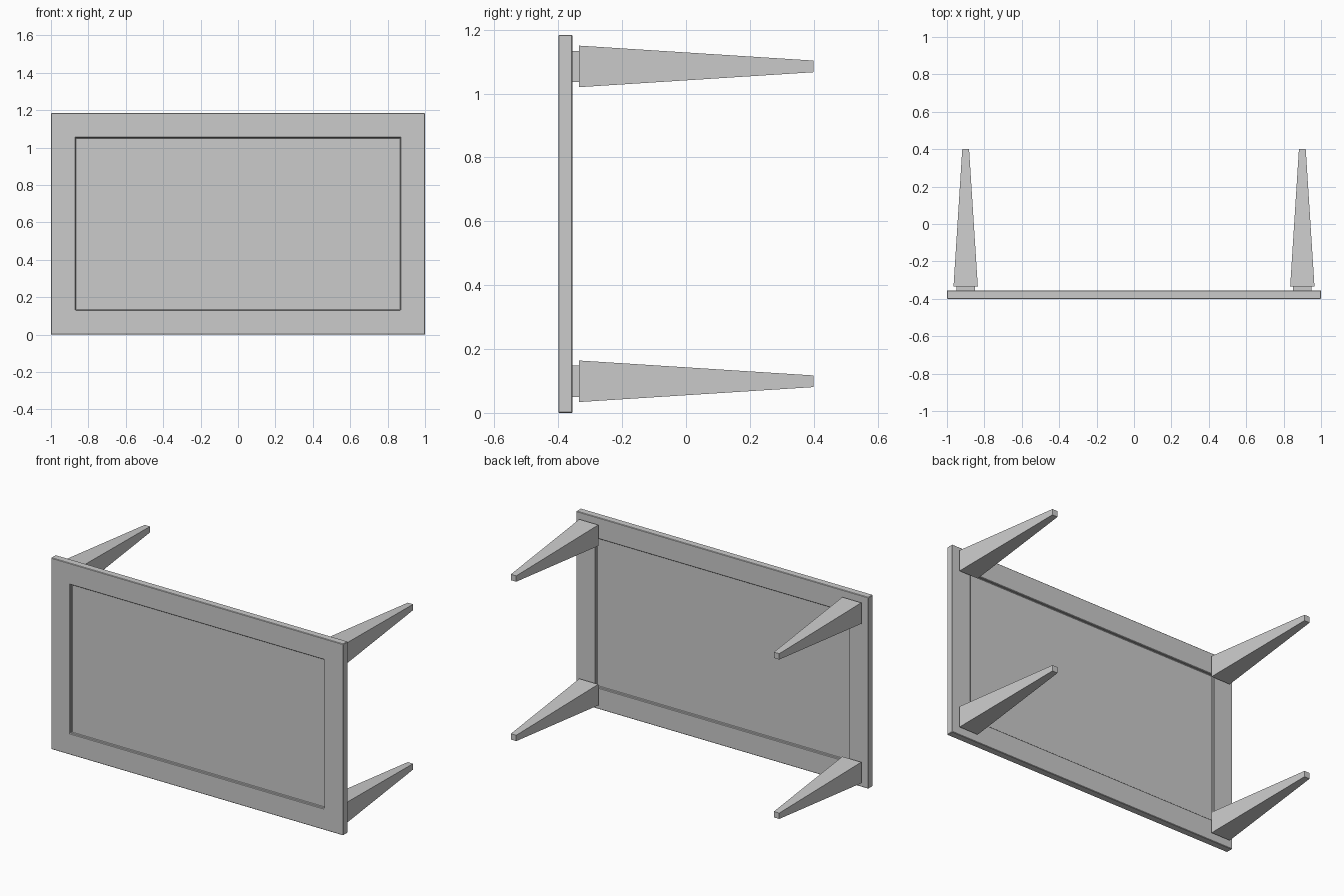
import bpy
import bmesh
from mathutils import Matrix, Vector

cube = bpy.data.objects.get("Cube")
if cube:
    bpy.data.objects.remove(cube, do_unlink=True)

grey = bpy.data.materials.new("plain grey")
grey.use_nodes = True
grey.diffuse_color = (0.6, 0.6, 0.6, 1)
grey.node_tree.nodes["Principled BSDF"].inputs["Base Color"].default_value = (0.6, 0.6, 0.6, 1)

HEIGHT = 1.184
MID = HEIGHT / 2
FRONT, BACK = -0.4, -0.355


def finish(name, bm):
    bmesh.ops.recalc_face_normals(bm, faces=bm.faces)
    mesh = bpy.data.meshes.new(name)
    bm.to_mesh(mesh)
    bm.free()
    mesh.materials.append(grey)
    obj = bpy.data.objects.new(name, mesh)
    bpy.context.collection.objects.link(obj)
    return obj


def add_box(bm, centre, size):
    matrix = Matrix.Translation(centre) @ Matrix.Diagonal((*size, 1))
    return bmesh.ops.create_cube(bm, size=1, matrix=matrix)["verts"]


# Table top lying on its long edge, with a panel recessed on both sides
bm = bmesh.new()
add_box(bm, (0, (FRONT + BACK) / 2, MID), (2, BACK - FRONT, HEIGHT))
broad = [f for f in bm.faces if abs(f.normal.y) > 0.9]
bmesh.ops.inset_individual(bm, faces=broad, thickness=0.186)
for face in broad:
    outward = face.normal.copy()
    rim = bmesh.ops.extrude_discrete_faces(bm, faces=[face])["faces"][0]
    bmesh.ops.translate(bm, verts=rim.verts, vec=outward * -0.016)
top = finish("table_top", bm)
edge = top.modifiers.new("softened edges", "BEVEL")
edge.width = 0.003
edge.segments = 1

# Four tapered legs, each on a narrower square collar
for side, x in (("right", -0.9), ("left", 0.9)):
    for level, z in (("lower", MID - 0.493), ("upper", MID + 0.493)):
        bm = bmesh.new()
        add_box(bm, (x, -0.345, z), (0.098, 0.022, 0.098))
        finish(f"{level}_{side}_collar", bm)

        bm = bmesh.new()
        axis = Vector((x, 0, z))
        for v in add_box(bm, (x, 0.0325, z), (0.13, 0.735, 0.13)):
            if v.co.y > 0:
                v.co.x = axis.x + (v.co.x - axis.x) * 0.28
                v.co.z = axis.z + (v.co.z - axis.z) * 0.28
        finish(f"{level}_{side}_leg", bm)
